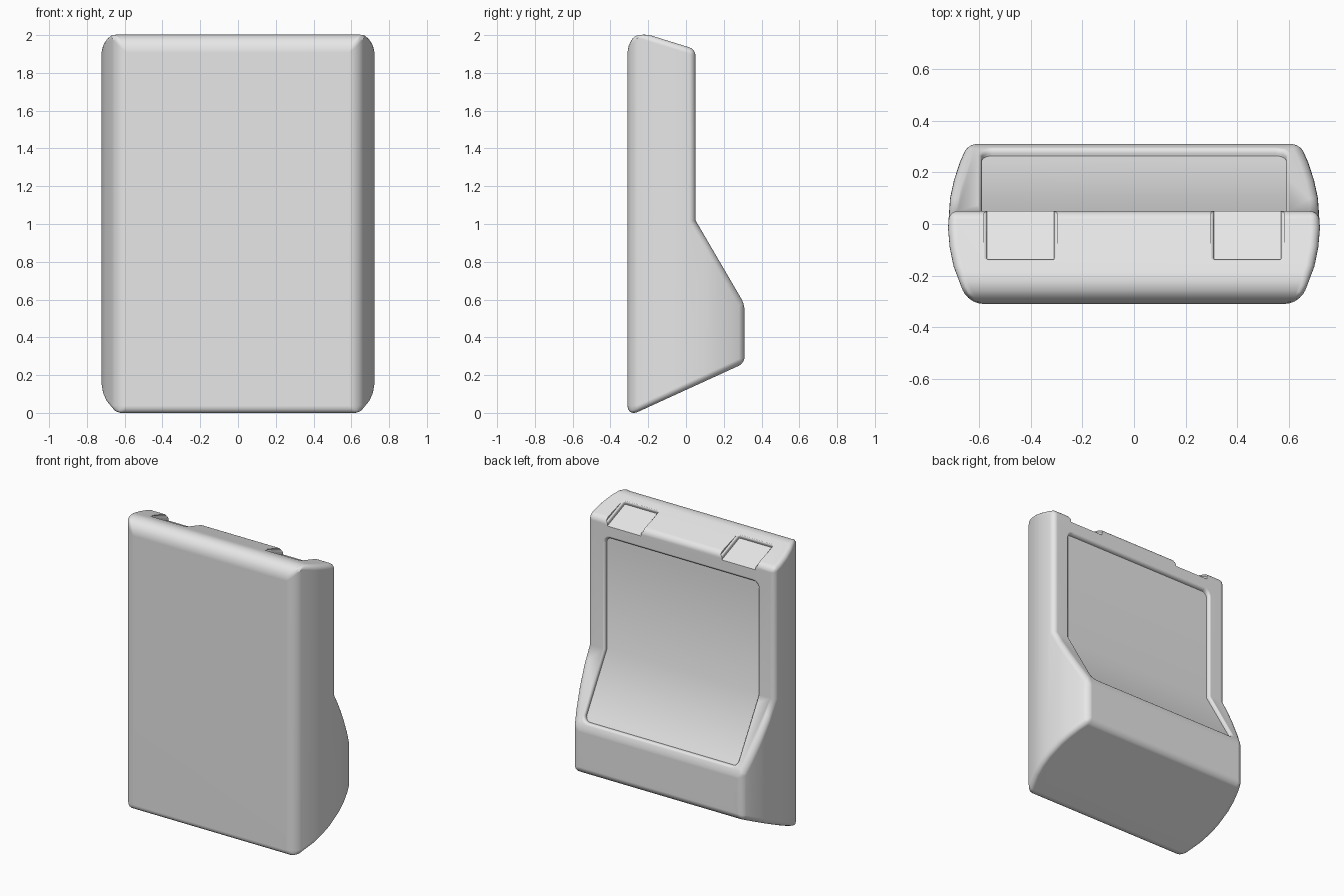
import bpy, bmesh, math
from math import sin, cos, pi
from mathutils import Vector

if "Cube" in bpy.data.objects:
    bpy.data.objects.remove(bpy.data.objects["Cube"])


def make_object(name, bm):
    bmesh.ops.recalc_face_normals(bm, faces=bm.faces)
    mesh = bpy.data.meshes.new(name)
    bm.to_mesh(mesh)
    bm.free()
    obj = bpy.data.objects.new(name, mesh)
    bpy.context.collection.objects.link(obj)
    return obj


def prism(name, points, axis):
    """Extrude a closed outline along the given axis vector."""
    bm = bmesh.new()
    face = bm.faces.new([bm.verts.new(p) for p in points])
    new = bmesh.ops.extrude_face_region(bm, geom=[face])["geom"]
    moved = [g for g in new if isinstance(g, bmesh.types.BMVert)]
    bmesh.ops.translate(bm, verts=moved, vec=axis)
    return make_object(name, bm)


def apply_modifier(obj, mod):
    bpy.context.view_layer.objects.active = obj
    bpy.ops.object.modifier_apply(modifier=mod.name)


def boolean(obj, cutter, operation):
    cutter.hide_render = True
    mod = obj.modifiers.new("boolean", 'BOOLEAN')
    mod.operation = operation
    mod.solver = 'EXACT'
    mod.object = cutter
    apply_modifier(obj, mod)
    bpy.data.objects.remove(cutter)


# Shell: side profile intersected with a bowed plan outline
bend = Vector((0.05, 1.02))
sill = Vector((0.31, 0.575))
TOP_SLOPE, BASE_SLOPE = 0.31, 0.457


def top_z(y):
    return 1.925 + (0.05 - y) * TOP_SLOPE


def base_z(y):
    return -0.02 + (y + 0.31) * BASE_SLOPE


profile = [(-0.31, base_z(-0.31)), (0.31, base_z(0.31)), sill, bend,
           (0.05, top_z(0.05)), (-0.31, top_z(-0.31))]
shell = prism("cabinet_shell", [(-1, y, z) for y, z in profile], (2, 0, 0))

steps = [-0.31, -0.165, -0.09, -0.015, 0.1, 0.17, 0.24, 0.31]
right = [(0.722 - 0.077 * (y / 0.31) ** 2, y) for y in steps]
plan = right + [(-x, y) for x, y in reversed(right)]
boolean(shell, prism("plan_cutter", [(x, y, -1) for x, y in plan], (0, 0, 4)), 'INTERSECT')

# Rounded outer edges, wider along the front
WIDEST = 0.13
bm = bmesh.new()
bm.from_mesh(shell.data)
bmesh.ops.dissolve_limit(bm, angle_limit=0.01, verts=bm.verts, edges=bm.edges)
weight = bm.edges.layers.float.new("bevel_weight_edge")
for e in bm.edges:
    if len(e.link_faces) == 2 and e.calc_face_angle_signed() > math.radians(20):
        width = 0.033
        if all(v.co.y < -0.3 for v in e.verts):
            width = WIDEST if all(v.co.z > 1.9 for v in e.verts) else 0.058
        e[weight] = width / WIDEST
bm.to_mesh(shell.data)
bm.free()
bevel = shell.modifiers.new("rounding", 'BEVEL')
bevel.limit_method = 'WEIGHT'
bevel.width = WIDEST
bevel.segments = 5
bevel.use_clamp_overlap = False
apply_modifier(shell, bevel)


def cut_recess(x0, x1, v0, v1, depth, place, corner=0.04, rim=0.015):
    """Cut a round-cornered pocket with a soft rim; place maps (x, v, h) to space."""
    levels = [(0, -depth), (0, -rim)]
    levels += [(rim * (1 - cos(t)), rim * (sin(t) - 1)) for t in (pi / 6, pi / 3, pi / 2)]
    levels.append((rim, 0.06))
    corners = [(x1 - corner, v1 - corner), (x0 + corner, v1 - corner),
               (x0 + corner, v0 + corner), (x1 - corner, v0 + corner)]
    bm = bmesh.new()
    loops = []
    for grow, h in levels:
        loop = []
        for q, (cx, cv) in enumerate(corners):
            for k in range(6):
                a = (q + k / 5) * pi / 2
                r = corner + grow
                loop.append(bm.verts.new((cx + r * cos(a), cv + r * sin(a), h)))
        loops.append(loop)
    n = len(loops[0])
    for low, high in zip(loops, loops[1:]):
        for i in range(n):
            j = (i + 1) % n
            bm.faces.new((low[i], low[j], high[j], high[i]))
    bm.faces.new(loops[0])
    bm.faces.new(loops[-1])
    # Split at the fold line so the pocket can follow a bent surface
    bmesh.ops.bisect_plane(bm, geom=bm.verts[:] + bm.edges[:] + bm.faces[:],
                           plane_co=(0, 0, 0), plane_no=(0, 1, 0))
    for v in bm.verts:
        v.co = place(*v.co)
    boolean(shell, make_object("recess_cutter", bm), 'DIFFERENCE')


def flat(y, z, direction, normal):
    """Placement on a flat surface through (y, z)."""
    d, nrm = Vector(direction).normalized(), Vector(normal).normalized()

    def place(x, v, h):
        p = Vector((y, z)) + d * v + nrm * h
        return (x, p.x, p.y)
    return place


# Large folded back panel
down = (sill - bend).normalized()
miter = Vector((1, math.tan(math.acos(-down.y) / 2)))


def folded(x, v, h):
    p = bend + miter * h + (Vector((0, v)) if v > 0 else down * -v)
    return (x, p.x, p.y)


cut_recess(-0.59, 0.59, -0.475, 0.78, 0.025, folded)

# Underside panel
cut_recess(-0.585, 0.585, -0.17, 0.17, 0.025,
           flat(0.055, base_z(0.055), (1, BASE_SLOPE), (BASE_SLOPE, -1)))

for side in (-1, 1):
    # Low back pockets
    a, b = sorted((side * 0.155, side * 0.565))
    cut_recess(a, b, -0.08, 0.08, 0.025, flat(0.31, 0.41, (0, 1), (1, 0)), corner=0.025)
    # Top notches, open to the back
    a, b = sorted((side * 0.31, side * 0.57))
    cut_recess(a, b, 0, 0.4, 0.025,
               flat(-0.135, top_z(-0.135), (1, -0.4), (0.4, 1)), corner=0.006, rim=0.012)

# Single grey finish
grey = bpy.data.materials.new("plain_grey")
grey.use_nodes = True
colour = (0.8, 0.8, 0.8, 1)
grey.diffuse_color = colour
grey.node_tree.nodes["Principled BSDF"].inputs["Base Color"].default_value = colour
shell.data.materials.clear()
shell.data.materials.append(grey)

# Smooth shading with crisp pocket floors
bpy.ops.object.select_all(action='DESELECT')
shell.select_set(True)
bpy.context.view_layer.objects.active = shell
bpy.ops.object.shade_smooth_by_angle(angle=math.radians(40))
normals = shell.modifiers.new("weighted_normals", 'WEIGHTED_NORMAL')
normals.keep_sharp = True
